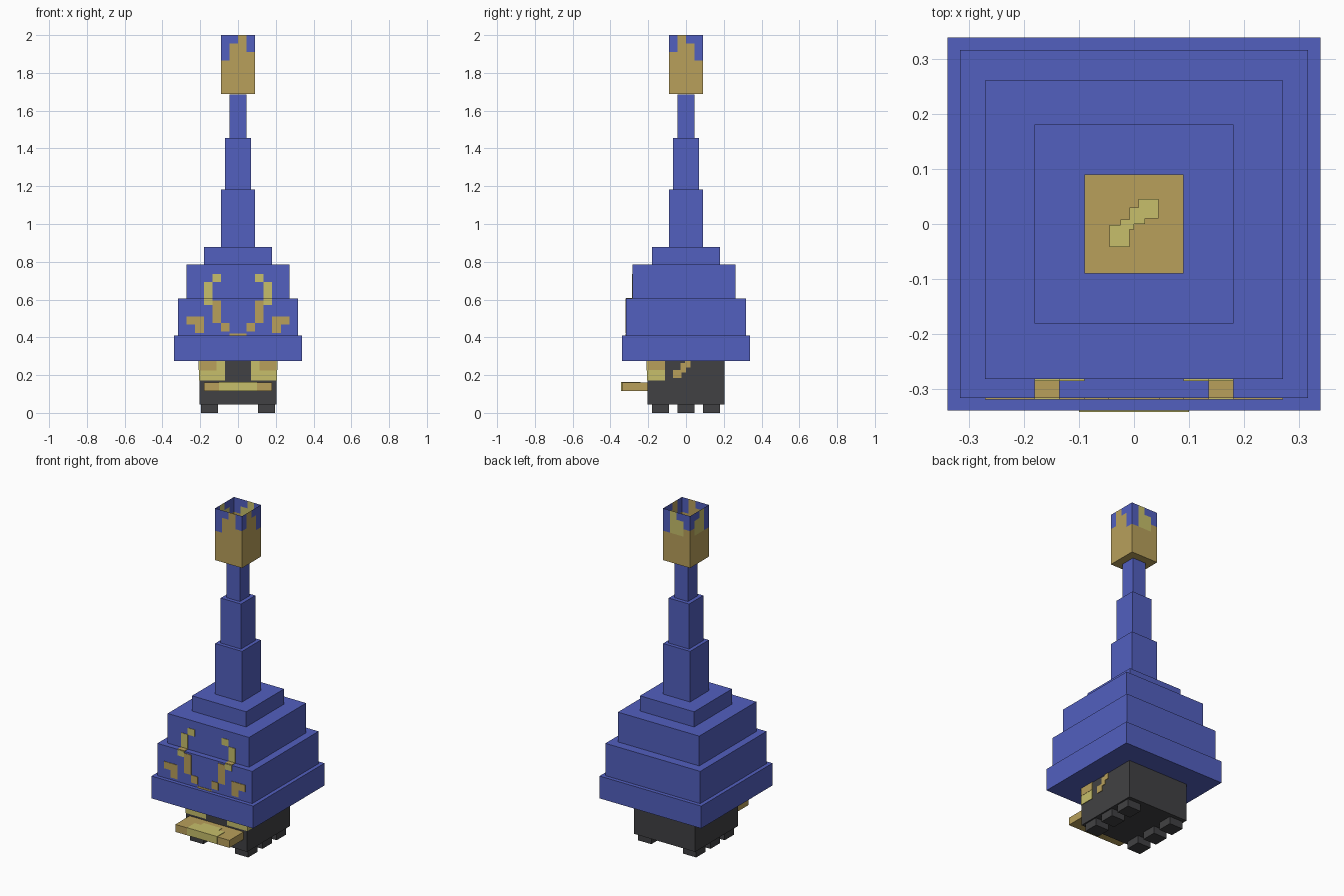
import bpy, bmesh

if "Cube" in bpy.data.objects:
    bpy.data.objects.remove(bpy.data.objects["Cube"])

U = 0.0453   # painted pixel size
T = 0.003    # how far painted plates stand proud


def material(name, rgb):
    m = bpy.data.materials.new(name)
    m.diffuse_color = (*rgb, 1)
    m.use_nodes = True
    m.node_tree.nodes["Principled BSDF"].inputs["Base Color"].default_value = m.diffuse_color
    return m


BLUE = material("blue", (0.085, 0.115, 0.52))
GOLD = material("gold", (0.48, 0.35, 0.105))
YELLOW = material("pale_yellow", (0.57, 0.52, 0.145))
DARK = material("charcoal", (0.053, 0.053, 0.056))


def finish(name, bm, mats):
    me = bpy.data.meshes.new(name)
    bm.to_mesh(me)
    bm.free()
    for m in mats:
        me.materials.append(m)
    ob = bpy.data.objects.new(name, me)
    bpy.context.collection.objects.link(ob)
    return ob


def boxes(name, mat, spans):
    """Boxes given as (x0, x1, y0, y1, z0, z1), joined in one object."""
    bm = bmesh.new()
    for x0, x1, y0, y1, z0, z1 in spans:
        for v in bmesh.ops.create_cube(bm, size=1)["verts"]:
            v.co.x = x1 if v.co.x > 0 else x0
            v.co.y = y1 if v.co.y > 0 else y0
            v.co.z = z1 if v.co.z > 0 else z0
    return finish(name, bm, [mat])


def both(spans):
    """Add the copies mirrored across x = 0."""
    return spans + [(-s[1], -s[0], *s[2:]) for s in spans]


def front_plates(name, mat, y, rects):
    """Mirrored plates on a front wall: (x0, x1, z0, z1)."""
    boxes(name, mat, both([(a, b, y - T, y + T, c, d) for a, b, c, d in rects]))


# Head and feet
boxes("head", DARK, [(-.204, .204, -.204, .204, .045, .275)])
boxes("feet", DARK, both([(.105, .195, y - .045, y + .045, 0, .045)
                          for y in (-.136, 0, .136)]))

# Bill with a pale tip
boxes("bill", GOLD, [(-.181, .181, -.34, -.204, .115, .16)])
boxes("bill_tip", YELLOW, [(-.1, .1, -.34 - T, -.34 + T, .117, .16 + T),
                           (-.1, .1, -.34, -.27, .16 - T, .16 + T),
                           (-.06, .06, -.27, -.24, .16 - T, .16 + T)])

# Eye patches wrapping round the head corners, and cheek spots
front_plates("eye_patch_front", YELLOW, -.204, [(.07, .204 + T, .172, .275)])
front_plates("eye_shade_front", GOLD, -.204 - T / 2, [(.115, .2, .225, .275)])
for name, mat, out, rects in (
        ("eye_patch_side", YELLOW, 0, [(-.204, -.11, .172, .275)]),
        ("eye_shade_side", GOLD, T / 2, [(-.204, -.11, .228, .275)]),
        ("cheek_spots", GOLD, 0, [(-.07, -.025, .185, .228),
                                  (-.03, .0, .215, .265),
                                  (-.005, .025, .24, .275)])):
    boxes(name, mat, both([(.204 - T + out, .204 + T + out, *r) for r in rects]))

# Stepped hat: half width, front y, back y, bottom, top
TIERS = [("hat_brim", .34, -.34, .34, .275, .41),
         ("hat_lower", .317, -.317, .317, .41, .605),
         ("hat_middle", .272, -.283, .262, .605, .785),
         ("hat_upper", .181, -.181, .181, .785, .877),
         ("spire_lower", .09, -.09, .09, .877, 1.183),
         ("spire_middle", .068, -.068, .068, 1.183, 1.455),
         ("spire_top", .045, -.045, .045, 1.455, 1.685)]
for name, w, y0, y1, z0, z1 in TIERS:
    boxes(name, BLUE, [(-w, w, y0, y1, z0, z1)])

# Curled ornament on the hat front
front_plates("ornament_upper", YELLOW, -.283, [(2 * U, 3 * U, .694, .735),
                                               (3 * U, 4 * U, .605, .694)])
front_plates("ornament_middle", YELLOW, -.317, [(3 * U, 4 * U, .57, .605)])
front_plates("ornament_lower", GOLD, -.317, [(2 * U, 3 * U, .475, .595),
                                             (U, 2 * U, .43, .475),
                                             (0, U, .41, .42),
                                             (4 * U, 6 * U, .468, .51),
                                             (4 * U, 5 * U, .424, .468)])
boxes("ornament_ledge", GOLD, both([(3 * U, 4 * U, -.317, -.283, .605 - T, .605 + T)]))

# Open cup on top: each wall is a grid, coloured by where the drips end.
# Per wall: rim start of blue in four columns, and of yellow in the same columns.
W, BASE = .09, 1.687
LEVELS = [BASE, 1.865, 1.91, 1.955, 2.0]
NONE = 9
WALLS = [  # wall point from (s along the wall, left to right seen from outside)
    (lambda s, z: (s, -W, z), (1.865, 1.955, NONE, 1.91), (NONE,) * 4),
    (lambda s, z: (W, s, z), (1.91, NONE, 1.955, 1.865), (NONE,) * 4),
    (lambda s, z: (-s, W, z), (1.865, NONE, 1.955, 1.91), (NONE, 1.865, 1.865, NONE)),
    (lambda s, z: (-W, -s, z), (1.91, 1.955, NONE, 1.865), (NONE, 1.865, 1.865, NONE)),
]
bm = bmesh.new()
for place, blue, yellow in WALLS:
    for c in range(4):
        s0, s1 = -W + c * W / 2, -W + (c + 1) * W / 2
        for z0, z1 in zip(LEVELS, LEVELS[1:]):
            f = bm.faces.new([bm.verts.new(place(s, z)) for s, z in
                              ((s0, z0), (s1, z0), (s1, z1), (s0, z1))])
            f.material_index = 1 if z0 >= blue[c] else 2 if z0 >= yellow[c] else 0
bm.faces.new([bm.verts.new(p) for p in
              ((-W, -W, BASE), (-W, W, BASE), (W, W, BASE), (W, -W, BASE))])
bmesh.ops.remove_doubles(bm, verts=bm.verts, dist=1e-5)
finish("cup", bm, [GOLD, BLUE, YELLOW])

# Pale blot on the cup floor
boxes("cup_floor_blot", YELLOW, [(a, b, c, d, BASE + .001, BASE + .006) for a, b, c, d in
                                 ((-.045, -.008, -.042, -.002), (-.025, .0, -.01, .008),
                                  (-.008, .02, .0, .03), (.008, .045, .01, .046))])
